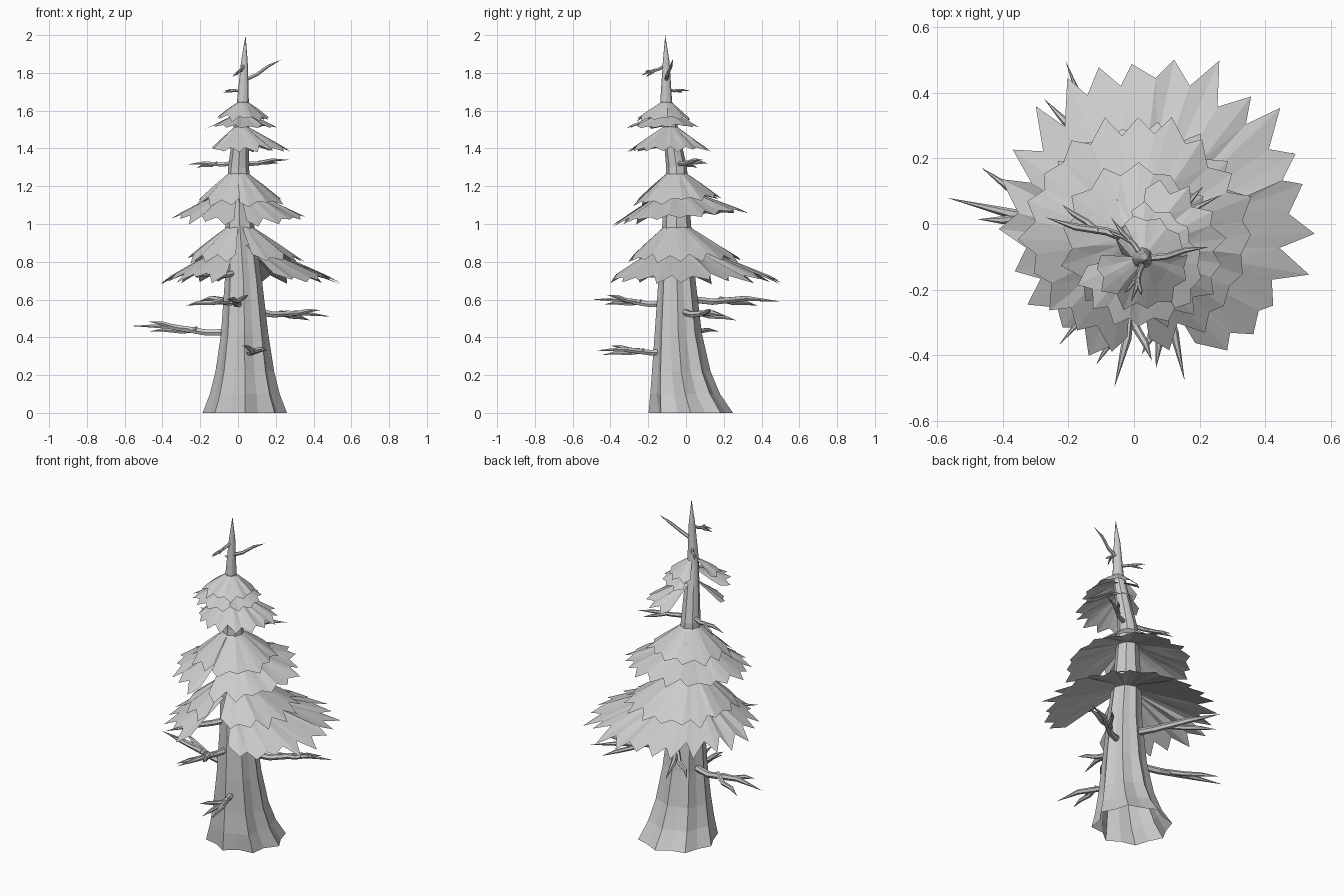
import bpy, bmesh, random
from math import cos, sin, exp, radians, pi
from mathutils import Vector, Matrix

if "Cube" in bpy.data.objects:
    bpy.data.objects.remove(bpy.data.objects["Cube"])

random.seed(4)


def finish(name, bm):
    me = bpy.data.meshes.new(name)
    bm.to_mesh(me)
    bm.free()
    bpy.context.collection.objects.link(bpy.data.objects.new(name, me))


def bridge(bm, a, b):
    for i in range(len(a)):
        j = (i + 1) % len(a)
        bm.faces.new((a[i], a[j], b[j], b[i]))


def cone_end(bm, ring, point):
    end = bm.verts.new(point)
    for i in range(len(ring)):
        bm.faces.new((ring[i], ring[(i + 1) % len(ring)], end))


# Trunk rule: leaning axis, tapering radius, flared ribbed foot, open underneath
def axis(z):
    x = .036 - .035 * exp(-((z - 1.2) / .4) ** 2)
    y = -.05 + .075 * exp(-z / .2) - .055 * max(0, min(1, (z - 1.3) / .35))
    return Vector((x, y, z))


def trunk_radius(z):
    return .135 * (1 - z / 2) ** 1.05 + .009 + .075 * exp(-z / .19)


bm = bmesh.new()
sides = 16
prev = None
for z in (0, .1, .22, .42, .7, 1, 1.3, 1.5, 1.65, 1.86):
    ring = []
    for i in range(sides):
        a = 2 * pi * i / sides
        rib = random.uniform(.08, .18) * (1 - z / 2) if i % 2 else -.02
        r = trunk_radius(z) * (1 - rib)
        ring.append(bm.verts.new(axis(z) + Vector((r * cos(a), r * sin(a), 0))))
    if prev:
        bridge(bm, prev, ring)
    prev = ring
cone_end(bm, prev, (.04, -.11, 2))
finish("trunk", bm)


# Foliage: softly pleated sheet from the trunk to a jagged, drooping rim
def skirt(name, z_top, rim, radius, start, end, tips, tilt=0):
    bm = bmesh.new()
    prev = None
    for i in range(tips * 2 + 1):
        is_tip = i % 2
        a = radians(start + (end - start) * i / (tips * 2))
        a += random.uniform(-.05, .05) * is_tip
        out = Vector((cos(a), sin(a), 0))
        inner = axis(z_top) + out * trunk_radius(z_top) * .9
        outer = Vector(rim) + out * radius + Vector((0, 0, tilt * sin(a)))
        reach = random.uniform(.91, 1.03) if is_tip else random.uniform(.77, .86)
        lift = Vector((0, 0, random.uniform(-.008, .008)))
        col = [inner, inner.lerp(outer, .45) + lift, inner.lerp(outer, reach) + lift]
        col = [bm.verts.new(p) for p in col]
        if prev:
            bm.faces.new((prev[0], prev[1], col[1], col[0]))
            bm.faces.new((prev[1], prev[2], col[2], col[1]))
        prev = col
    bmesh.ops.triangulate(bm, faces=bm.faces)
    finish(name, bm)


skirt("bottom_foliage_lower", .89, (.075, .035, .69), .485, -72, 252, 22)
skirt("bottom_foliage_upper", .985, (.03, 0, .80), .32, -80, 262, 16)
skirt("middle_foliage_lower", 1.18, (.015, -.03, 1.025), .365, -84, 264, 19, .035)
skirt("middle_foliage_upper", 1.27, (.01, -.05, 1.11), .24, -90, 270, 13, .02)
skirt("upper_foliage_lower", 1.515, (.06, -.085, 1.38), .23, -165, 95, 11)
skirt("upper_foliage_middle", 1.585, (.02, -.13, 1.505), .2, -178, 100, 11)
skirt("upper_foliage_top", 1.645, (.025, -.12, 1.55), .15, -190, 115, 10)


# Dead branches: slightly crooked tapered limbs, each sprouting turned twigs
def limb(name, start, end, radius, n=6):
    bm = bmesh.new()
    run = end - start
    u = run.cross(Vector((0, 0, 1))).normalized()
    v = run.normalized().cross(u)
    prev = None
    for i in range(3):
        bend = run.length * (0, .025, -.015)[i]
        w = radius * (1 - .12 * i)
        mid = start + run * i / 3 + (u + v) * bend
        ring = [bm.verts.new(mid + w * (cos(2 * pi * j / n) * u + sin(2 * pi * j / n) * v))
                for j in range(n)]
        if prev:
            bridge(bm, prev, ring)
        else:
            bm.faces.new(ring)
        prev = ring
    cone_end(bm, prev, end)
    bmesh.ops.recalc_face_normals(bm, faces=bm.faces)
    finish(name, bm)


def branch(name, root_z, end, radius, twigs=()):
    end = Vector(end)
    start = axis(root_z)
    limb("branch_" + name, start, end, radius)
    for k, turn in enumerate(twigs):
        fork = start.lerp(end, .42 + .06 * k)
        run = Matrix.Rotation(radians(turn), 3, 'Z') @ (end - start) * (.48 - .12 * k)
        run.z += radius * (1.4 if k else -1.2)
        limb(f"branch_{name}_twig_{k + 1}", fork, fork + run, radius * .75)


branch("left", .43, (-.57, .08, .46), .021, (-22, 12))
branch("right", .545, (.49, .22, .51), .02, (22, -14))
branch("back", .61, (-.21, .50, .59), .021, (22,))
branch("front_high", .58, (-.06, -.50, .60), .019, (-18, 35))
branch("front_low", .33, (.155, -.48, .33), .019, (-20, -40))
branch("front_left", .75, (-.23, -.37, .72), .019)
branch("upper_right", 1.32, (.27, .09, 1.34), .014, (20,))
branch("upper_left", 1.325, (-.27, .02, 1.315), .014, (-22,))
branch("tip_right", 1.76, (.23, -.07, 1.87), .011)
branch("tip_front", 1.84, (-.01, -.24, 1.785), .010, (-25, 30))
branch("tip_back", 1.71, (-.07, .02, 1.705), .009, (25,))
